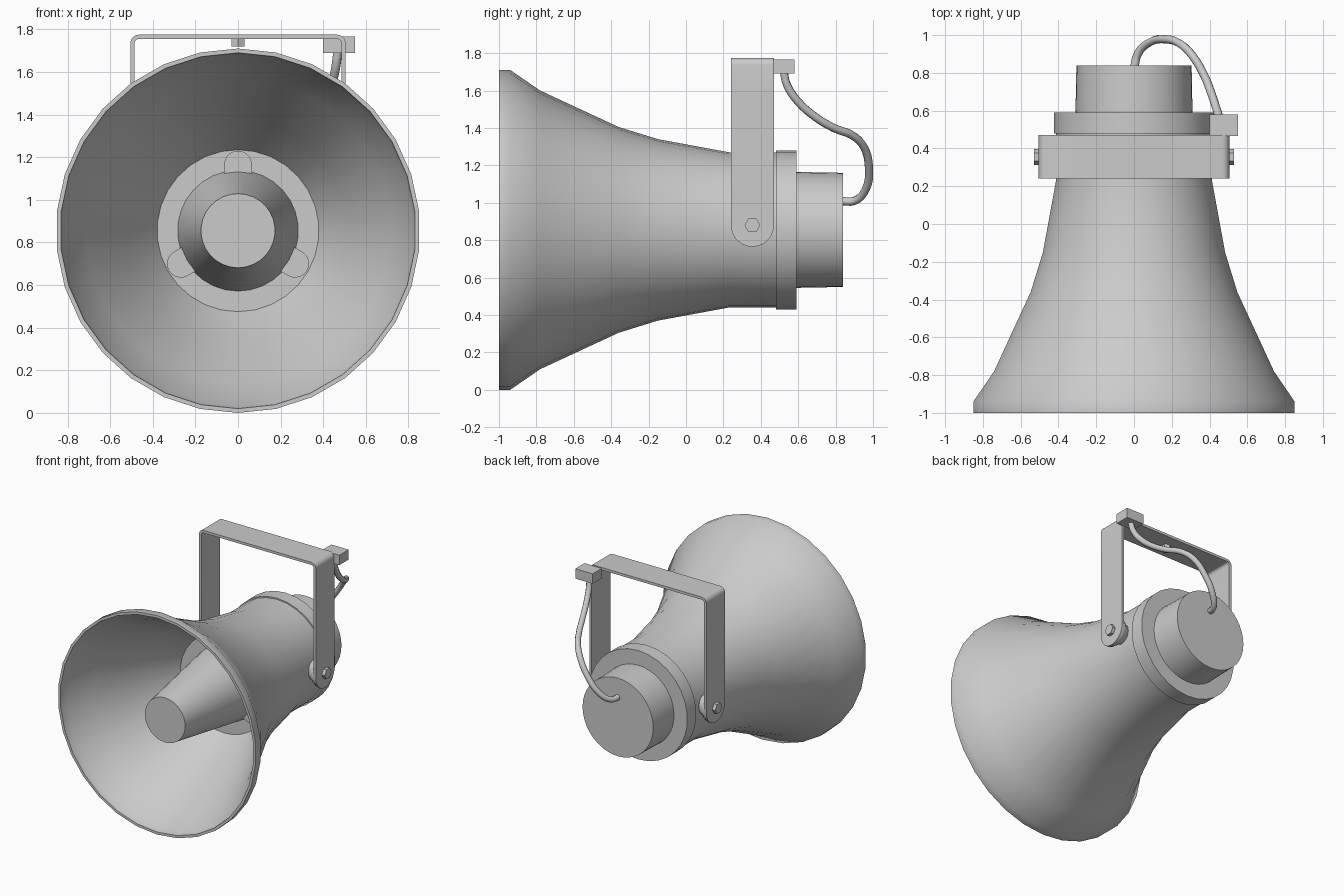
import bpy, bmesh, math
from mathutils import Matrix, Vector

cube = bpy.data.objects.get("Cube")
if cube:
    bpy.data.objects.remove(cube, do_unlink=True)

AXIS_Z = 0.855      # height of the horn axis
PIVOT_Y = 0.355     # depth of the bracket pivots
PIVOT_Z = 0.88

grey = bpy.data.materials.new("light grey")
grey.use_nodes = True
colour = (0.6, 0.6, 0.6, 1)
grey.diffuse_color = colour
grey.node_tree.nodes["Principled BSDF"].inputs["Base Color"].default_value = colour


def finish(name, bm, smooth=True):
    bmesh.ops.recalc_face_normals(bm, faces=bm.faces)
    mesh = bpy.data.meshes.new(name)
    bm.to_mesh(mesh)
    bm.free()
    mesh.materials.append(grey)
    obj = bpy.data.objects.new(name, mesh)
    bpy.context.collection.objects.link(obj)
    if smooth:
        bpy.ops.object.select_all(action="DESELECT")
        obj.select_set(True)
        bpy.context.view_layer.objects.active = obj
        bpy.ops.object.shade_smooth_by_angle(angle=math.radians(35))
    return obj


def lathe(name, profile, place, sides=30, closed=False):
    """Turn (radius, distance) points around +Y, then move by a matrix."""
    bm = bmesh.new()
    rings = []
    for r, d in profile:
        rings.append([bm.verts.new((r * math.sin(a), d, r * math.cos(a)))
                      for a in (math.tau * i / sides for i in range(sides))])
    pairs = list(zip(rings, rings[1:]))
    if closed:
        pairs.append((rings[-1], rings[0]))
    else:
        bm.faces.new(rings[0])
        bm.faces.new(rings[-1])
    for a, b in pairs:
        for i in range(sides):
            j = (i + 1) % sides
            bm.faces.new((a[i], a[j], b[j], b[i]))
    bm.transform(place)
    return finish(name, bm, sides > 6)


def extrude(name, outline, offset, place=Matrix()):
    """Extrude a closed outline of 3D points along an offset."""
    bm = bmesh.new()
    face = bm.faces.new([bm.verts.new(p) for p in outline])
    new = bmesh.ops.extrude_face_region(bm, geom=[face])
    bmesh.ops.translate(bm, vec=offset,
                        verts=[v for v in new["geom"] if isinstance(v, bmesh.types.BMVert)])
    bm.transform(place)
    return finish(name, bm)


def box(name, low, high):
    (x0, y0, z0), (x1, y1, z1) = low, high
    return extrude(name, [(x0, y0, z0), (x1, y0, z0), (x1, y1, z0), (x0, y1, z0)],
                   (0, 0, z1 - z0))


def arc(cx, cy, r, start, end, steps):
    """Points on an arc, angles in degrees."""
    angles = [math.radians(start + (end - start) * i / steps) for i in range(steps + 1)]
    return [(cx + r * math.cos(a), cy + r * math.sin(a)) for a in angles]


axis = Matrix.Translation((0, 0, AXIS_Z))

# Flared bell with an inner wall running down to the throat ring
lathe("horn_bell", [(0.415, 0.48), (0.415, 0.23), (0.485, -0.15), (0.55, -0.36),
                    (0.745, -0.78), (0.855, -0.94), (0.855, -1), (0.835, -1),
                    (0.825, -0.94), (0.715, -0.77), (0.52, -0.38), (0.38, -0.17),
                    (0.28, -0.17), (0.28, 0.48)], axis, closed=True)
lathe("center_cone", [(0.285, -0.16), (0.174, -0.9)], axis)
lathe("rear_flange", [(0.425, 0.48), (0.425, 0.59)], axis)
lathe("driver_cap", [(0.31, 0.58), (0.305, 0.84)], axis, sides=40)

# Three rounded lugs holding the cone
lug = [(0.065, 0.26)] + arc(0, 0.31, 0.065, 0, 180, 10) + [(-0.065, 0.26)]
for i in range(3):
    extrude(f"cone_lug_{i + 1}", [(x, -0.22, z) for x, z in lug], (0, 0.06, 0),
            axis @ Matrix.Rotation(math.tau * i / 3, 4, "Y"))

# U-shaped bracket: top strap with rounded corners, and round-ended arms
outer = arc(0.465, 1.735, 0.04, 0, 90, 5)
inner = arc(0.465, 1.735, 0.02, 0, 90, 5)
right_side = [(0.505, 1.6)] + outer
left_side = [(-x, z) for x, z in reversed(right_side)]
in_side = [(0.485, 1.6)] + inner
loop = right_side + left_side + [(-x, z) for x, z in in_side] + in_side[::-1]
extrude("bracket_top", [(x, 0.24, z) for x, z in loop], (0, 0.23, 0))

arm = [(0.24, 1.6), (0.47, 1.6)] + [
    (y, z) for y, z in arc(PIVOT_Y, PIVOT_Z, 0.115, 0, -180, 14)]
for side, word in ((1, "left"), (-1, "right")):
    extrude(f"{word}_bracket_arm", [(side * 0.485, y, z) for y, z in arm],
            (side * 0.02, 0, 0))
    # Pivot boss and hexagonal bolt pointing outward
    out = Matrix.Translation((0, PIVOT_Y, PIVOT_Z)) @ Matrix.Rotation(-side * math.pi / 2, 4, "Z")
    lathe(f"{word}_pivot_boss", [(0.07, 0.36), (0.075, 0.42), (0.11, 0.47), (0.11, 0.485)],
          out, sides=24)
    hexed = out @ Matrix.Rotation(math.pi / 6, 4, "Y")
    lathe(f"{word}_pivot_bolt", [(0.042, 0.5), (0.042, 0.53)], hexed, sides=6)

# Bolt under the strap and the cable connector
down = Matrix.Translation((0, PIVOT_Y, 1.76)) @ Matrix.Rotation(-math.pi / 2, 4, "X")
lathe("strap_bolt", [(0.036, 0), (0.036, 0.04)], down, sides=6)
box("cable_connector", (0.4, 0.465, 1.69), (0.55, 0.58, 1.767))

# Cable from the driver cap up to the connector
path = [(0, 0.82, 1.01), (0.02, 0.9, 1.01), (0.08, 0.96, 1.07), (0.17, 0.978, 1.19),
        (0.25, 0.95, 1.3), (0.31, 0.89, 1.36), (0.37, 0.79, 1.4), (0.41, 0.69, 1.46),
        (0.44, 0.6, 1.54), (0.46, 0.54, 1.63), (0.47, 0.52, 1.72)]
curve = bpy.data.curves.new("cable", "CURVE")
curve.dimensions = "3D"
curve.bevel_depth = 0.022
curve.bevel_resolution = 2
curve.resolution_u = 4
curve.use_fill_caps = True
spline = curve.splines.new("BEZIER")
spline.bezier_points.add(len(path) - 1)
for point, co in zip(spline.bezier_points, path):
    point.co = Vector(co)
    point.handle_left_type = point.handle_right_type = "AUTO"
curve.materials.append(grey)
bpy.context.collection.objects.link(bpy.data.objects.new("cable", curve))
